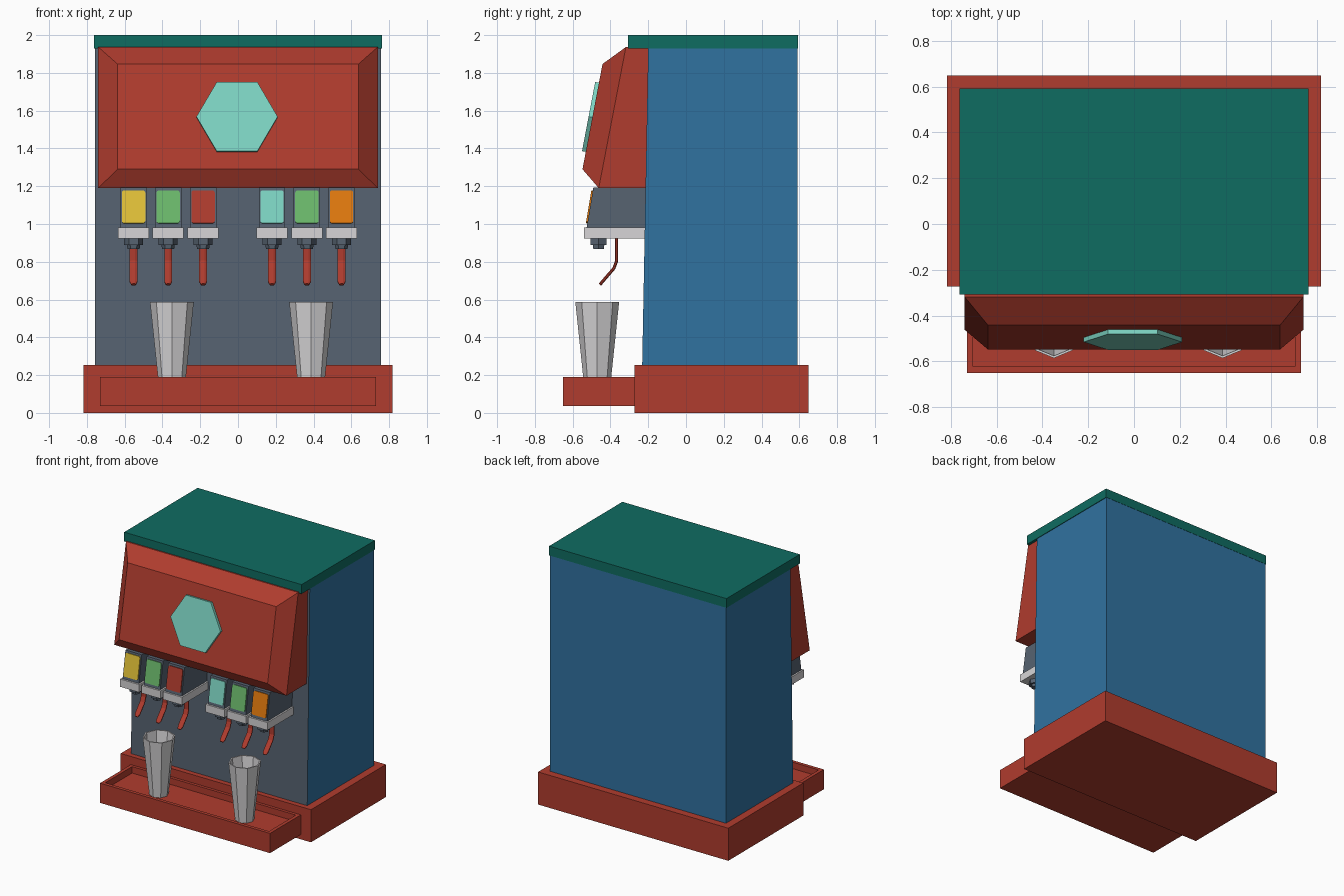
import bpy, bmesh, math
from mathutils import Vector, Matrix

if "Cube" in bpy.data.objects:
    bpy.data.objects.remove(bpy.data.objects["Cube"])


def mat(name, r, g, b):
    m = bpy.data.materials.new(name)
    lin = [((c / 255 + 0.055) / 1.055) ** 2.4 for c in (r, g, b)]
    m.diffuse_color = (*lin, 1)
    m.use_nodes = True
    m.node_tree.nodes["Principled BSDF"].inputs["Base Color"].default_value = m.diffuse_color
    return m


RED = mat("red", 176, 60, 46)
BRIGHT = mat("bright red", 228, 82, 64)
TEAL = mat("light teal", 126, 214, 196)
GREEN_DARK = mat("dark green", 15, 108, 97)
BLUE = mat("blue", 48, 114, 160)
GREY = mat("slate grey", 87, 99, 113)
PALE = mat("pale grey", 215, 213, 215)
YELLOW = mat("yellow", 226, 194, 56)
GREEN = mat("green", 108, 186, 108)
ORANGE = mat("orange", 226, 122, 14)


def finish(name, bm, *mats):
    bmesh.ops.recalc_face_normals(bm, faces=bm.faces)
    me = bpy.data.meshes.new(name)
    bm.to_mesh(me)
    bm.free()
    for m in mats:
        me.materials.append(m)
    ob = bpy.data.objects.new(name, me)
    bpy.context.collection.objects.link(ob)
    return ob


def loft(bm, rings, cap_start=True, cap_end=True):
    """Join rings of points with quads, optionally capping the ends."""
    vs = [[bm.verts.new(p) for p in ring] for ring in rings]
    n = len(vs[0])
    for a, b in zip(vs, vs[1:]):
        for i in range(n):
            bm.faces.new((a[i], a[(i + 1) % n], b[(i + 1) % n], b[i]))
    if cap_start:
        bm.faces.new(vs[0][::-1])
    if cap_end:
        bm.faces.new(vs[-1])


def prism(name, profile, x0, x1, *mats):
    """Extrude a (y, z) profile along x."""
    bm = bmesh.new()
    loft(bm, [[(x, y, z) for y, z in profile] for x in (x0, x1)])
    return finish(name, bm, *mats)


def box(name, x0, x1, y0, y1, z0, z1, m):
    return prism(name, [(y0, z0), (y1, z0), (y1, z1), (y0, z1)], x0, x1, m)


def lathe(name, cx, cy, sides, steps, m):
    """Stack polygon rings given as (radius, z)."""
    bm = bmesh.new()
    loft(bm, [[(cx + r * math.cos(2 * math.pi * i / sides),
                cy + r * math.sin(2 * math.pi * i / sides), z)
               for i in range(sides)] for r, z in steps])
    return finish(name, bm, m)


def plate(name, pts, centre, lean, thick, m):
    """Flat plate of (x, up) points on a front face leaning back by an angle."""
    rot = Matrix.Rotation(-lean, 3, 'X')
    bm = bmesh.new()
    loft(bm, [[Vector(centre) + rot @ Vector((x, y, z)) for x, z in pts]
              for y in (0.003, -thick)])
    return finish(name, bm, m)


# base and cabinet (front face grey, the rest blue)
box("base", -0.817, 0.817, -0.272, 0.648, 0, 0.253, RED)
cabinet = prism("cabinet", [(-0.232, 0.25), (0.59, 0.25), (0.59, 1.935), (-0.2, 1.935)],
                -0.757, 0.757, BLUE, GREY)
for p in cabinet.data.polygons:
    if p.normal.y < -0.5:
        p.material_index = 1
box("lid", -0.762, 0.762, -0.308, 0.592, 1.928, 2.0, GREEN_DARK)

# drip tray with recessed top
tray = box("drip_tray", -0.73, 0.73, -0.65, -0.268, 0.037, 0.19, RED)
bm = bmesh.new()
bm.from_mesh(tray.data)
top = [f for f in bm.faces if f.normal.z > 0.9]
bmesh.ops.inset_region(bm, faces=top, thickness=0.038)
hole = bmesh.ops.extrude_face_region(bm, geom=top)
bmesh.ops.translate(bm, vec=(0, 0, -0.05),
                    verts=[v for v in hole["geom"] if isinstance(v, bmesh.types.BMVert)])
bmesh.ops.delete(bm, geom=[f for f in top if f.is_valid], context='FACES')
bmesh.ops.recalc_face_normals(bm, faces=bm.faces)
bm.to_mesh(tray.data)
bm.free()


# sloped display head: back ring, outer front ring, inset front panel
def head_ring(hx, y_low, z_low, y_top, z_top):
    return [(-hx, y_low, z_low), (hx, y_low, z_low), (hx, y_top, z_top), (-hx, y_top, z_top)]


bm = bmesh.new()
loft(bm, [head_ring(0.74, -0.19, 1.19, -0.19, 1.937),
          head_ring(0.74, -0.462, 1.19, -0.318, 1.937),
          head_ring(0.638, -0.548, 1.29, -0.442, 1.847)])
head = finish("display_head", bm, RED, BRIGHT)
min(head.data.polygons, key=lambda p: p.center.y).material_index = 1

# hexagonal badge
lean = math.atan2(0.106, 0.557)
hexagon = [(0.215 * math.cos(i * math.pi / 3), 0.215 * math.sin(i * math.pi / 3))
           for i in range(6)]
plate("hexagon_badge", hexagon, (-0.005, -0.496, 1.565), lean, 0.02, TEAL)


def rounded_rect(hw, hh, r):
    pts = []
    for k, (sx, sz) in enumerate([(1, 1), (-1, 1), (-1, -1), (1, -1)]):
        for j in range(3):
            a = math.pi / 2 * k + j * math.pi / 4
            pts.append((sx * (hw - r) + r * math.cos(a), sz * (hh - r) + r * math.sin(a)))
    return pts


def lever(name, cx):
    """Flattened octagonal bar swept down and forward, with a rounded tip."""
    path = [(-0.367, 0.93), (-0.367, 0.805), (-0.382, 0.765), (-0.443, 0.694), (-0.456, 0.679)]
    widths = [0.022, 0.022, 0.022, 0.022, 0.013]
    rings = []
    for i, ((y, z), w) in enumerate(zip(path, widths)):
        a, b = path[max(i - 1, 0)], path[min(i + 1, len(path) - 1)]
        d = Vector((b[0] - a[0], b[1] - a[1])).normalized()
        ring = []
        for k in range(8):
            t = math.pi / 8 + k * math.pi / 4
            off = 0.009 * math.sin(t)
            ring.append((cx + w * math.cos(t), y - d.y * off, z + d.x * off))
        rings.append(ring)
    bm = bmesh.new()
    loft(bm, rings)
    return finish(name, bm, RED)


# six dispensers: housing, button, shelf, nozzle and lever
tap_lean = math.atan2(0.035, 0.21)
taps = zip((-0.553, -0.37, -0.185, 0.18, 0.365, 0.548),
           (YELLOW, GREEN, RED, TEAL, GREEN, ORANGE))
for n, (x, colour) in enumerate(taps, 1):
    prism(f"tap_housing_{n}", [(-0.527, 0.975), (-0.2, 0.975), (-0.2, 1.192), (-0.491, 1.192)],
          x - 0.07, x + 0.07, GREY)
    plate(f"tap_button_{n}", rounded_rect(0.062, 0.088, 0.012),
          (x, -0.5085, 1.09), tap_lean, 0.007, colour)
    box(f"tap_shelf_{n}", x - 0.082, x + 0.082, -0.54, -0.2, 0.922, 0.982, PALE)
    lathe(f"nozzle_{n}", x, -0.463, 6,
          [(0.05, 0.93), (0.05, 0.888), (0.035, 0.888), (0.032, 0.868)], GREY)
    lever(f"tap_lever_{n}", x)

# two hollow cups standing in the tray
for side, x in (("left", -0.35), ("right", 0.387)):
    lathe(f"{side}_cup", x, -0.47, 8,
          [(0.069, 0.14), (0.116, 0.587), (0.106, 0.587), (0.061, 0.155)], PALE)
